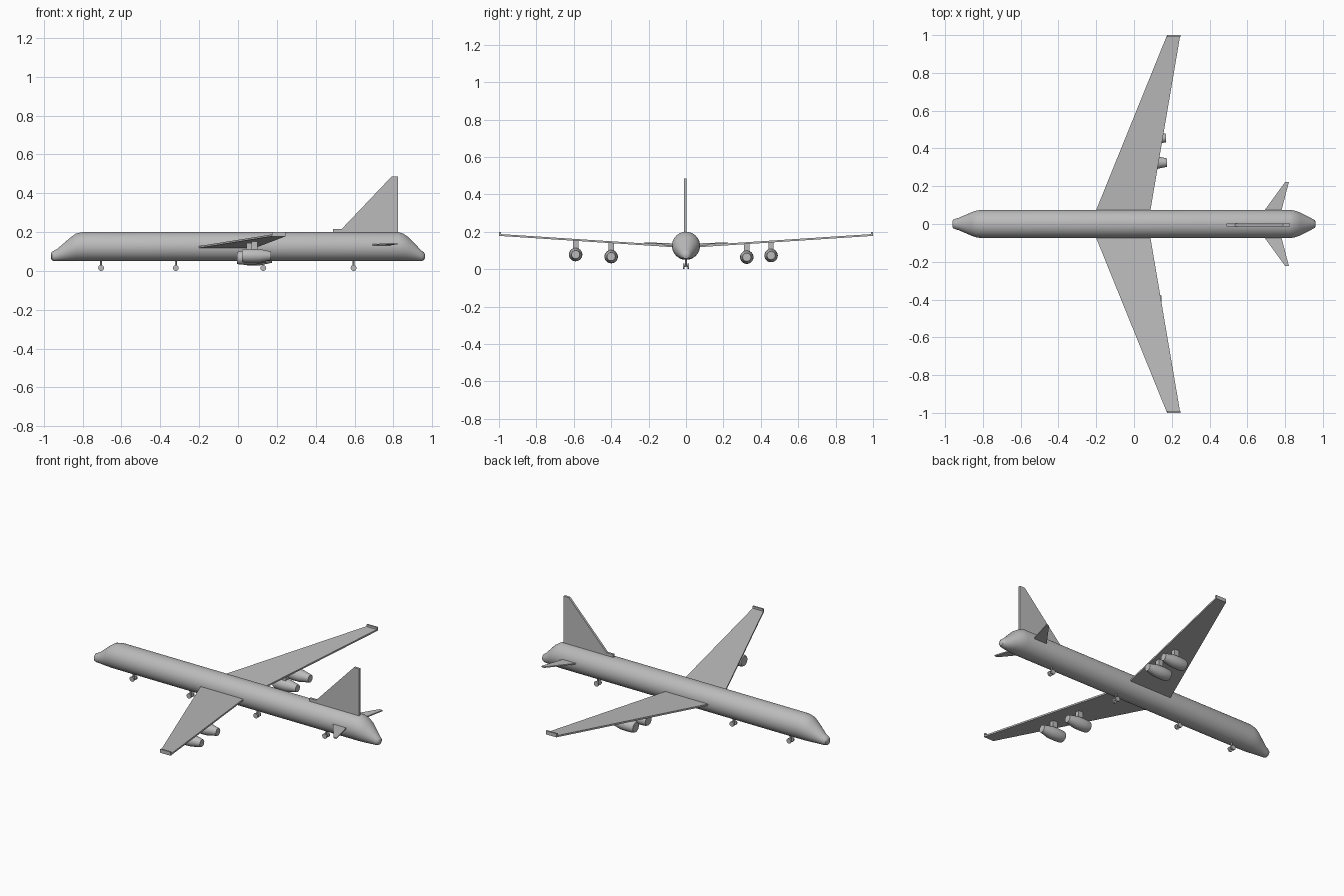
import bpy, bmesh, math
from mathutils import Vector

if "Cube" in bpy.data.objects:
    bpy.data.objects.remove(bpy.data.objects["Cube"])

grey = bpy.data.materials.new("airframe_grey")
grey.diffuse_color = (0.5, 0.5, 0.5, 1)
grey.use_nodes = True
grey.node_tree.nodes["Principled BSDF"].inputs["Base Color"].default_value = grey.diffuse_color


def finish(name, bm, smooth=False):
    bmesh.ops.recalc_face_normals(bm, faces=bm.faces)
    me = bpy.data.meshes.new(name)
    bm.to_mesh(me)
    bm.free()
    me.materials.append(grey)
    ob = bpy.data.objects.new(name, me)
    bpy.context.collection.objects.link(ob)
    if smooth:
        bpy.ops.object.select_all(action='DESELECT')
        ob.select_set(True)
        bpy.context.view_layer.objects.active = ob
        bpy.ops.object.shade_smooth_by_angle(angle=math.radians(35))
    return ob


def loft(name, rings, axis=0, segs=32):
    """Round body through rings of (centre, radius) along x, y or z, closed at both ends."""
    bm = bmesh.new()
    u, v = [i for i in range(3) if i != axis]
    loops = []
    for c, r in rings:
        loop = []
        for i in range(segs):
            a = 2 * math.pi * i / segs
            p = Vector(c)
            p[u] += r * math.cos(a)
            p[v] += r * math.sin(a)
            loop.append(bm.verts.new(p))
        loops.append(loop)
    for a, b in zip(loops, loops[1:]):
        for i in range(segs):
            j = (i + 1) % segs
            bm.faces.new((a[i], a[j], b[j], b[i]))
    bm.faces.new(loops[0])
    bm.faces.new(loops[-1])
    return finish(name, bm, True)


def slab(name, points, offset):
    """Flat outline thickened by an offset vector."""
    bm = bmesh.new()
    a = [bm.verts.new(p) for p in points]
    b = [bm.verts.new(Vector(p) + Vector(offset)) for p in points]
    bm.faces.new(a)
    bm.faces.new(b)
    for i in range(len(a)):
        j = (i + 1) % len(a)
        bm.faces.new((a[i], a[j], b[j], b[i]))
    return finish(name, bm)


def wing_z(y):
    return 0.118 + 0.06 * (abs(y) - 0.075) / 0.925


# Fuselage with a flat belly line: every section rests on z = 0.05
sections = [(-0.962, 0.014), (-0.958, 0.022), (-0.945, 0.028), (-0.93, 0.032), (-0.86, 0.062),
            (-0.835, 0.071), (-0.80, 0.075), (0.825, 0.075), (0.85, 0.071),
            (0.88, 0.061), (0.945, 0.027), (0.957, 0.02), (0.962, 0.01)]
loft("fuselage", [((x, 0, 0.05 + max(r, 0.026)), r) for x, r in sections], segs=40)

# Wings, winglets and tailplanes on both sides
for s, side in ((1, "left"), (-1, "right")):
    zr, zt = wing_z(0.05), wing_z(1)
    slab(side + "_wing", [(-0.21, s * 0.05, zr), (0.175, s, zt),
                          (0.245, s, zt), (0.083, s * 0.05, zr)], (0, 0, 0.01))
    slab(side + "_winglet", [(0.175, s, 0.178), (0.245, s, 0.178),
                             (0.245, s, 0.2), (0.175, s, 0.2)], (0, -s * 0.01, 0))
    slab(side + "_tailplane", [(0.675, s * 0.05, 0.13), (0.80, s * 0.222, 0.137),
                               (0.82, s * 0.222, 0.137), (0.775, s * 0.05, 0.13)], (0, 0, 0.007))

# Fin with a short step at its front
slab("tail_fin", [(x, 0.002, z) for x, z in ((0.49, 0.185), (0.49, 0.217), (0.535, 0.217),
     (0.79, 0.485), (0.825, 0.485), (0.825, 0.185))], (0, -0.014, 0))

# Engines: barrel tapering aft, hung on a short pylon
for n, (x0, y, z) in enumerate(((0.02, -0.59, 0.078), (-0.005, -0.40, 0.067),
                                (0.025, 0.325, 0.064), (0.02, 0.455, 0.073)), 1):
    profile = [(0.0, 0.030), (0.012, 0.0345), (0.05, 0.036), (0.09, 0.035), (0.15, 0.022)]
    loft(f"engine_{n}", [((x0 + d, y, z), r) for d, r in profile], segs=24)
    w = 0.014
    slab(f"pylon_{n}", [(x0 + 0.05, y - w, z), (x0 + 0.08, y - w, z),
                        (x0 + 0.08, y + w, z), (x0 + 0.05, y + w, z)],
         (0, 0, wing_z(y) + 0.003 - z))

# Landing gear: strut, axle and a pair of wheels at four stations
for n, x in enumerate((-0.705, -0.32, 0.13, 0.595), 1):
    loft(f"gear_strut_{n}", [((x, 0, 0.015), 0.005), ((x, 0, 0.06), 0.005)], axis=2, segs=12)
    loft(f"gear_axle_{n}", [((x, -0.012, 0.015), 0.004), ((x, 0.012, 0.015), 0.004)], axis=1, segs=12)
    for s in (-1, 1):
        loft(f"gear_wheel_{n}_{'left' if s > 0 else 'right'}",
             [((x, s * 0.008, 0.015), 0.015), ((x, s * 0.017, 0.015), 0.015)], axis=1, segs=20)
